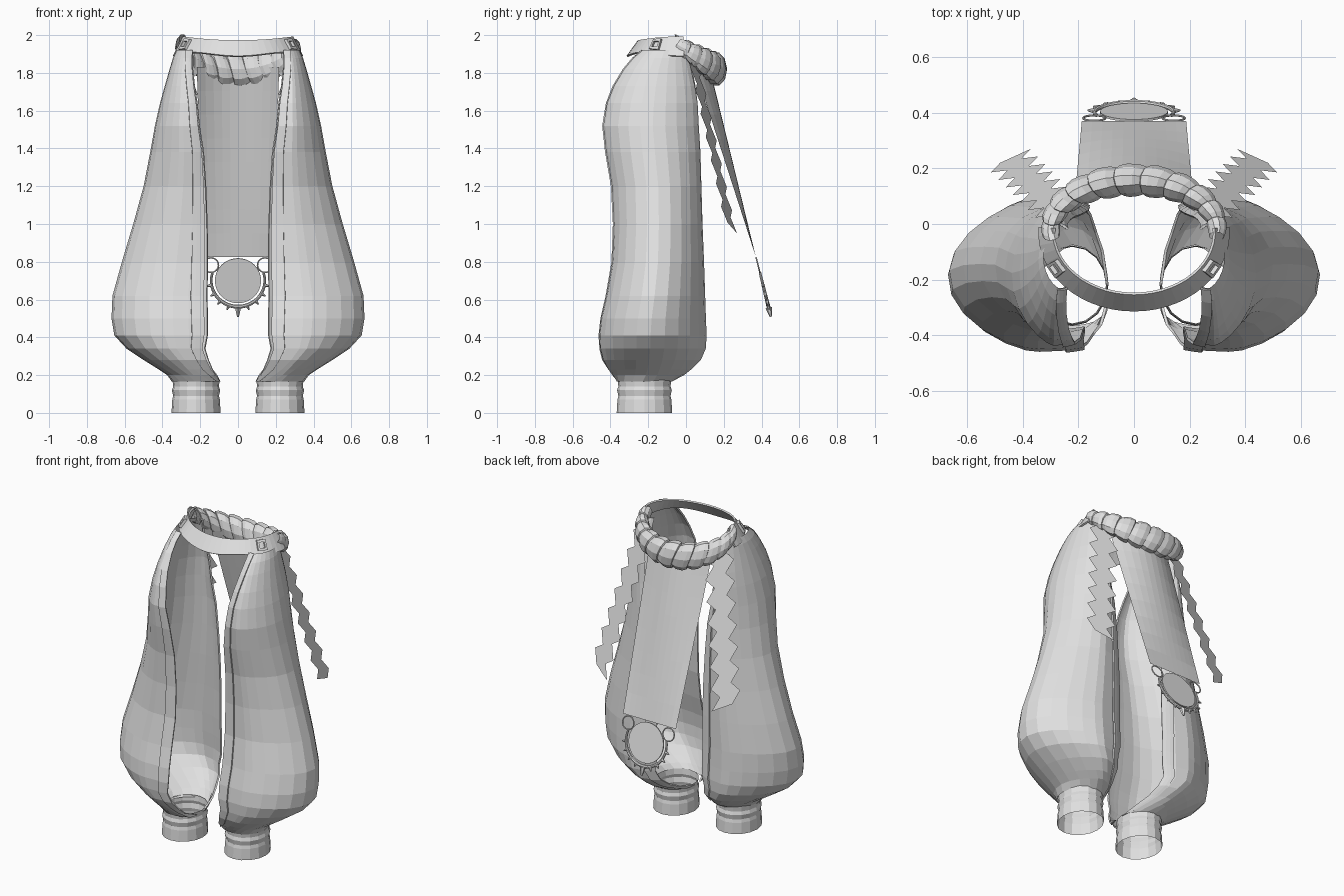
import bpy, bmesh, math
from math import sin, cos, pi, radians
from mathutils import Matrix, Vector

if "Cube" in bpy.data.objects:
    bpy.data.objects.remove(bpy.data.objects["Cube"], do_unlink=True)

cloth = bpy.data.materials.new("light_grey_cloth")
cloth.use_nodes = True
cloth.diffuse_color = (0.75, 0.75, 0.75, 1)
cloth.node_tree.nodes["Principled BSDF"].inputs["Base Color"].default_value = (0.75, 0.75, 0.75, 1)


def finish(name, bm, mirror=False, thick=0):
    me = bpy.data.meshes.new(name)
    bm.to_mesh(me)
    bm.free()
    ob = bpy.data.objects.new(name, me)
    bpy.context.collection.objects.link(ob)
    me.materials.append(cloth)
    if thick:
        ob.modifiers.new("thickness", 'SOLIDIFY').thickness = thick
    if mirror:
        ob.modifiers.new("mirror", 'MIRROR')
    return ob


def sheet(name, rows, closed=False, **kw):
    """Skin a grid of points, row after row."""
    bm = bmesh.new()
    grid = [[bm.verts.new(p) for p in row] for row in rows]
    n = len(rows[0])
    for a, b in zip(grid, grid[1:]):
        for j in range(n if closed else n - 1):
            k = (j + 1) % n
            bm.faces.new((a[j], a[k], b[k], b[j]))
    return finish(name, bm, **kw)


# Leg sections: height, centre x, centre y, radius x, radius y, half opening angle
LEG = [
    (0.165, .225, -.22, .125, .145, 179.9),
    (0.20, .235, -.20, .14, .19, 148),
    (0.23, .255, -.19, .165, .22, 135),
    (0.28, .285, -.18, .215, .26, 126),
    (0.34, .325, -.175, .265, .28, 124),
    (0.41, .34, -.175, .315, .285, 124),
    (0.50, .345, -.172, .325, .278, 124),
    (0.62, .345, -.16, .32, .262, 124),
    (0.80, .325, -.147, .29, .243, 124),
    (1.00, .305, -.147, .25, .235, 124),
    (1.20, .29, -.155, .21, .237, 124),
    (1.38, .285, -.173, .18, .25, 124),
    (1.52, .29, -.185, .15, .253, 124),
    (1.64, .288, -.178, .125, .24, 124),
    (1.73, .288, -.167, .1, .215, 124),
    (1.82, .285, -.15, .077, .177, 124),
    (1.88, .28, -.132, .064, .145, 124),
    (1.92, .27, -.118, .056, .113, 122),
]


def leg_arc(section, a0, a1, n, grow=0):
    """Section pointed on the outside and squarer towards the front opening."""
    z, cx, cy, rx, ry, _ = section
    lean = .12 * max(0, 1 - z / 1.2)
    pts = []
    for i in range(n + 1):
        a = radians(a0 + (a1 - a0) * i / n)
        c, s = cos(a), sin(a)
        if c > 0:
            dx, dy = c ** 1.45, s - lean * c
        else:
            dx, dy = c, s if s > 0 else -abs(s) ** .35
        pts.append((cx + (rx + grow) * dx, cy + (ry + grow) * dy, z))
    return pts


sheet("trouser_leg", [leg_arc(s, 4 - s[5], s[5], 16) for s in LEG], mirror=True)

# Raised hems along the open inner side of each leg
for name, front in (("front_hem", True), ("back_hem", False)):
    rows = []
    for s in LEG:
        width = math.degrees(.065 / (.35 * s[3] + .65 * s[4]))
        span = (4 - s[5], 4 - s[5] + width) if front else (s[5] - width, s[5])
        rows.append(leg_arc(s, *span, 3, grow=.008))
    sheet(name, rows, mirror=True, thick=.01)

# Ankle cuffs with two soft folds
CUFF = [(0, .13), (.07, .126), (.09, .121), (.12, .128), (.14, .121), (.175, .125)]
sheet("ankle_cuff", [[(.222 + r * cos(2 * pi * i / 16), -.22 + (r + .017) * sin(2 * pi * i / 16), z)
                      for i in range(16)] for z, r in CUFF], closed=True, mirror=True)


# Leaning waistband around the front and sides
def band_point(t, h):
    rx, ry = .345 - .052 * h, .285 - .06 * h
    low = 1.89 + .02 * sin(2 * t) ** 2
    high = 1.973 + .02 * cos(t) ** 2
    return Vector((rx * cos(t), -.03 + ry * sin(t), low + (high - low) * h))


angles = [radians(-184 + 188 * i / 28) for i in range(29)]
sheet("waistband", [[band_point(t, h) for t in angles] for h in (0, 1)], thick=.01)

# Belt loops: small square frames on the band
outer = [(-.1, .2), (.1, .2), (.1, .85), (-.1, .85)]
inner = [(-.06, .35), (.06, .35), (.06, .7), (-.06, .7)]
centre = radians(-30)


def loop_ring(pts, lift):
    out = Vector((cos(centre), sin(centre), .4)) * lift
    return [band_point(centre + a, h) + out for a, h in pts]


sheet("belt_loop", [loop_ring(outer, 0), loop_ring(outer, .014), loop_ring(inner, .014),
                    loop_ring(inner, 0)], closed=True, mirror=True)

# Twisted roll of cloth around the back of the waist
rows = []
SEGMENTS = 11
for s in range(SEGMENTS):
    for f, swell in ((0, .86), (.3, 1.02), (.7, 1.08), (.97, 1.0)):
        base = -.14 + (pi + .28) * (s + f) / SEGMENTS
        size = (.55 + .45 * max(0, sin(base))) * swell
        row = []
        for i in range(10):
            p = -2 * pi * i / 10
            t = base + .09 * sin(p)
            r = .056 * size * cos(p)
            row.append(((.3 + r) * cos(t), -.02 + (.178 + r) * sin(t),
                        1.935 - .115 * sin(t) + .085 * size * sin(p)))
        rows.append(row)
sheet("waist_roll", rows, closed=True)

# Hanging back panel, curved at the waist and flat at its lower edge
rows = []
for i in range(9):
    s = 1 - i / 8
    rows.append([(u * (.218 - .03 * s), .125 + .245 * s - .08 * (1 - s) * u * u, 1.83 - 1.005 * s)
                 for u in (1 - j / 5 for j in range(11))])
sheet("back_panel", rows)

# Flat zigzag ribbons hanging behind the hips
start, end = Vector((.265, .045, 1.85)), Vector((.45, .235, .99))
across = Vector((.055, -.025, .028))
rows = []
TEETH = 14
for i in range(TEETH + 1):
    mid = start.lerp(end, i / TEETH) + across * (.42 if i % 2 else -.42)
    rows.append([mid - across, mid + across])
sheet("zigzag_ribbon", rows, mirror=True)

# Pendant at the foot of the panel, built flat and tilted into place
tilt = Matrix.Translation((0, .402, .7)) @ Matrix.Rotation(radians(-76), 4, 'X')

bm = bmesh.new()
bmesh.ops.create_cone(bm, cap_ends=True, segments=32, radius1=.122, radius2=.122, depth=.008)
finish("pendant_disc", bm).matrix_world = tilt


def tube(name, radius, thick, a0, a1, n, centre=(0, 0), taper=0):
    rows = []
    for i in range(n + 1):
        f = i / n
        a = radians(a0 + (a1 - a0) * f)
        t = thick * (1 - taper * abs(2 * f - 1))
        rows.append([(centre[0] + (radius + t * cos(p)) * cos(a),
                      centre[1] + (radius + t * cos(p)) * sin(a), t * sin(p))
                     for p in (-2 * pi * k / 8 for k in range(8))])
    sheet(name, rows, closed=True).matrix_world = tilt


tube("pendant_crescent", .142, .011, -18, 198, 28, taper=.4)
for name, x in (("left_pendant_ring", .143), ("right_pendant_ring", -.143)):
    tube(name, .04, .004, 0, 360, 20, centre=(x, -.085))

# Spikes fanned around the crescent, the middle one longest and stoutest
bm = bmesh.new()
for i in range(-4, 5):
    length, stout = (.05, .018) if i == 0 else (.022, .01)
    turn = Matrix.Rotation(radians(20 * i), 4, 'Z')
    place = turn @ Matrix.Translation((0, .147 + length / 2, 0)) @ Matrix.Rotation(-pi / 2, 4, 'X')
    bmesh.ops.create_cone(bm, cap_ends=True, segments=6, radius1=stout, radius2=stout / 3,
                          depth=length, matrix=place)
finish("pendant_spikes", bm).matrix_world = tilt
